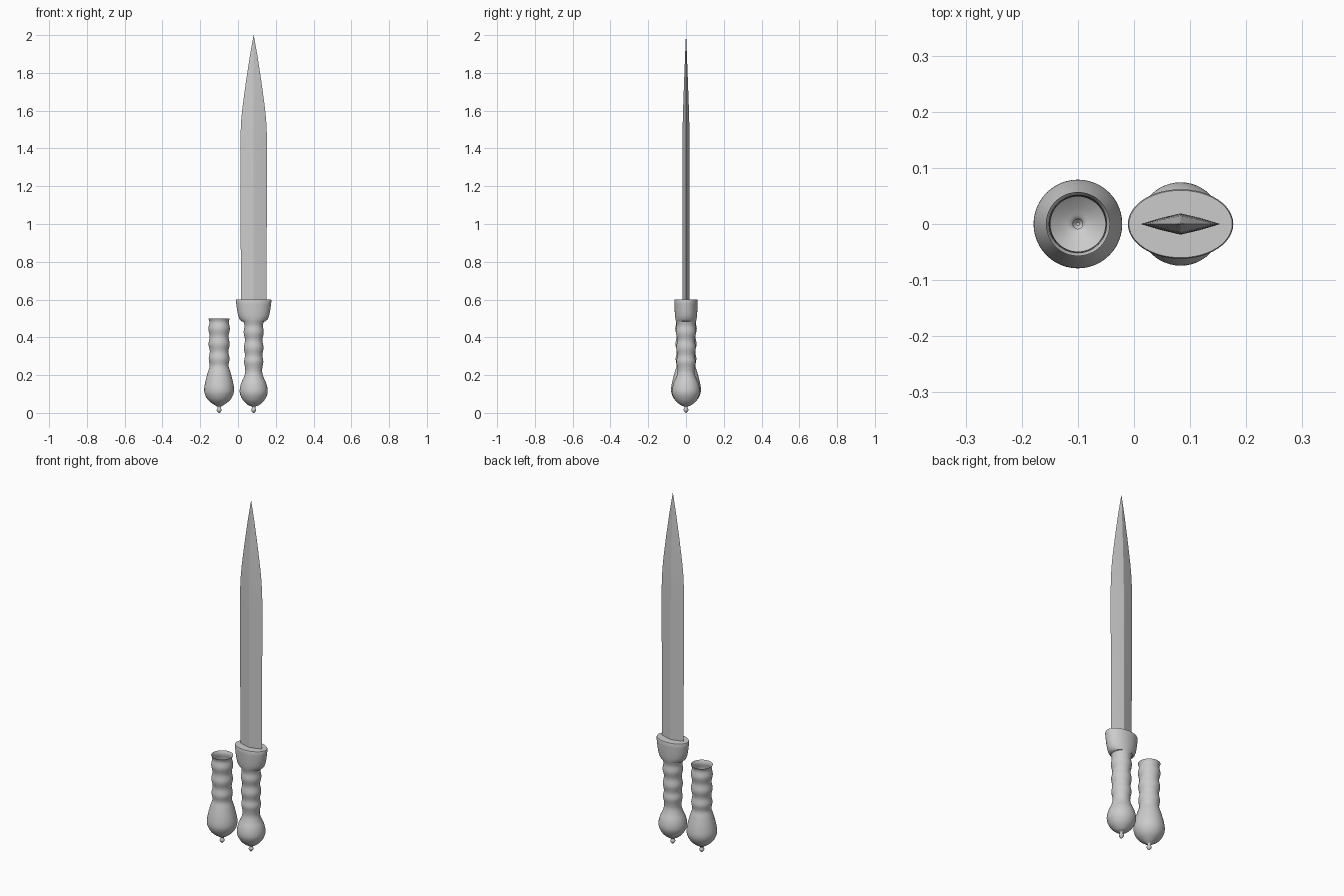
import bpy, bmesh, math
from mathutils import Vector

if "Cube" in bpy.data.objects:
    bpy.data.objects.remove(bpy.data.objects["Cube"])

SEG = 48


def smooth_profile(points, steps=4):
    """Catmull-Rom curve through the profile points."""
    p = [Vector(v) for v in points]
    p = [p[0]] + p + [p[-1]]
    out = []
    for i in range(1, len(p) - 2):
        a, b, c, d = p[i - 1:i + 3]
        for s in range(steps):
            t = s / steps
            out.append(0.5 * (2 * b + (c - a) * t + (2 * a - 5 * b + 4 * c - d) * t * t
                              + (3 * b - a - 3 * c + d) * t ** 3))
    return out + [p[-2]]


def loft(name, rings, x, cap_top=False, angle=40):
    """Skin a stack of equal-length rings; the bottom ring is always capped."""
    bm = bmesh.new()
    loops = [[bm.verts.new(co) for co in ring] for ring in rings]
    n = len(loops[0])
    for lo, hi in zip(loops, loops[1:]):
        for i in range(n):
            j = (i + 1) % n
            bm.faces.new((lo[i], lo[j], hi[j], hi[i]))
    bm.faces.new(loops[0][::-1])
    if cap_top:
        bm.faces.new(loops[-1])
    mesh = bpy.data.meshes.new(name)
    bm.to_mesh(mesh)
    bm.free()
    obj = bpy.data.objects.new(name, mesh)
    bpy.context.collection.objects.link(obj)
    obj.location.x = x
    bpy.ops.object.select_all(action='DESELECT')
    obj.select_set(True)
    bpy.context.view_layer.objects.active = obj
    bpy.ops.object.shade_smooth_by_angle(angle=math.radians(angle))
    return obj


def ellipse(rx, ry, z):
    return [(rx * math.cos(2 * math.pi * i / SEG), ry * math.sin(2 * math.pi * i / SEG), z)
            for i in range(SEG)]


def lathe(name, profile, x):
    return loft(name, [ellipse(r, r, z) for r, z in smooth_profile(profile)], x)


# Small knob shared by both handles
knob = [(0.003, 0.005), (0.010, 0.008), (0.013, 0.016), (0.009, 0.026), (0.011, 0.034)]
knob[0] = (0.003, 0.0)

# Hollow scabbard handle, open at the top
lathe("hollow_handle", knob + [
    (0.030, 0.045), (0.058, 0.068), (0.075, 0.098), (0.079, 0.128), (0.072, 0.17),
    (0.060, 0.215), (0.050, 0.25), (0.055, 0.287), (0.049, 0.325), (0.056, 0.365),
    (0.050, 0.405), (0.057, 0.445), (0.051, 0.48), (0.057, 0.50)], -0.10)

# Sword grip with round pommel
lathe("sword_grip", knob + [
    (0.030, 0.042), (0.055, 0.065), (0.071, 0.095), (0.074, 0.122), (0.067, 0.155),
    (0.053, 0.187), (0.045, 0.215), (0.046, 0.24), (0.051, 0.272), (0.046, 0.305),
    (0.052, 0.345), (0.046, 0.385), (0.053, 0.425), (0.049, 0.46), (0.054, 0.485)], 0.083)

# Oval guard
guard = [(0.045, 0.045, 0.482), (0.062, 0.053, 0.484), (0.074, 0.056, 0.495),
         (0.082, 0.058, 0.515), (0.087, 0.060, 0.54), (0.092, 0.061, 0.575),
         (0.094, 0.062, 0.594), (0.092, 0.060, 0.60)]
loft("guard", [ellipse(*g) for g in guard], 0.083, cap_top=True)


# Blade with a central ridge on each face
def blade_ring(w, t, z):
    half = [(1, 0), (0.5, 0.56), (0, 1), (-0.5, 0.56)]
    return [(w * s * a, t * s * b, z) for s in (1, -1) for a, b in half]


blade = [(0.067, 0.019, 0.58), (0.068, 0.019, 0.80), (0.070, 0.019, 1.10),
         (0.071, 0.019, 1.38), (0.070, 0.0185, 1.47), (0.066, 0.017, 1.55),
         (0.059, 0.015, 1.62), (0.040, 0.010, 1.76), (0.020, 0.005, 1.89),
         (0.0005, 0.0005, 2.0)]
loft("blade", [blade_ring(*b) for b in blade], 0.083, cap_top=True, angle=20)
